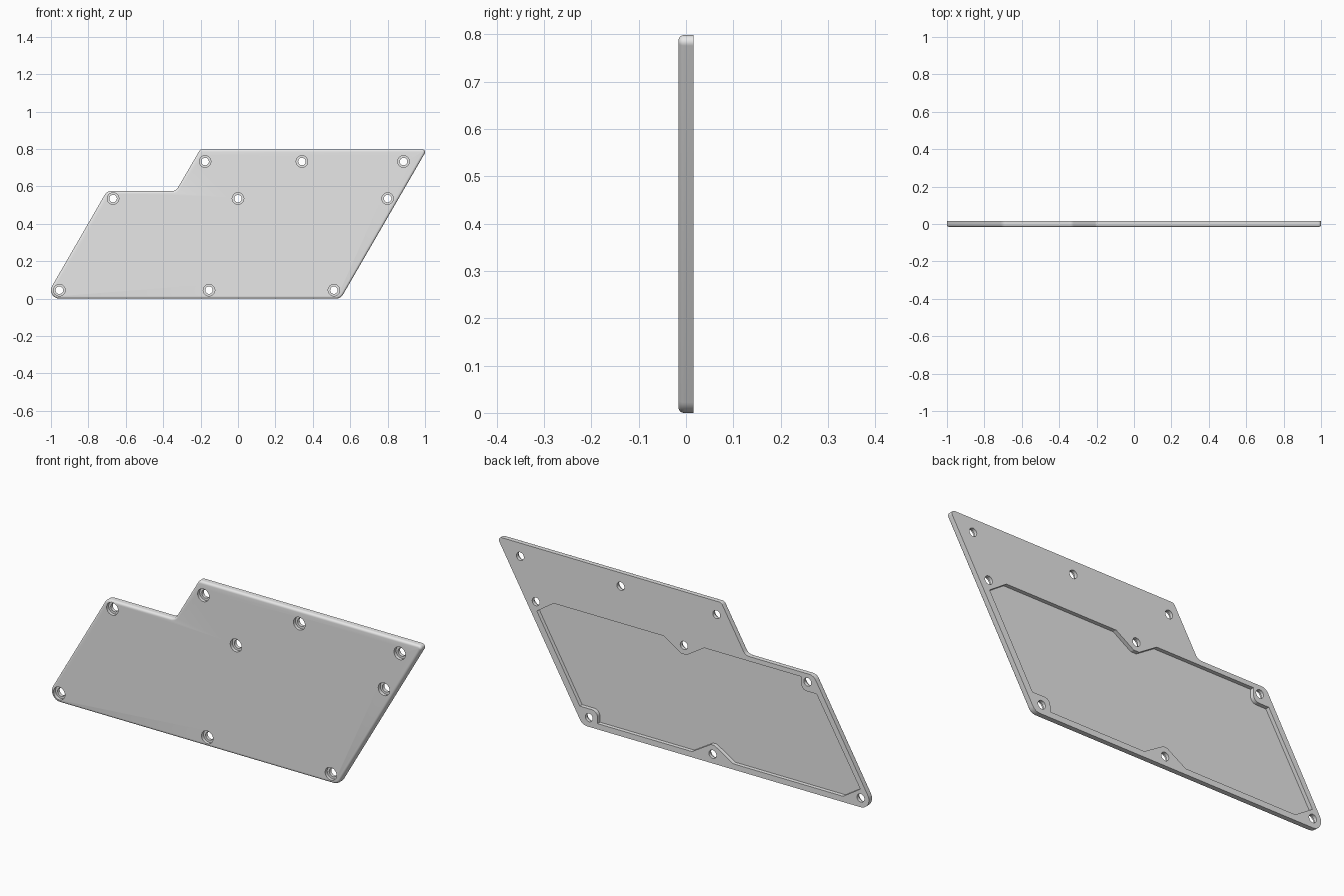
import bpy, bmesh, math
from mathutils import Vector, Matrix

if "Cube" in bpy.data.objects:
    bpy.data.objects.remove(bpy.data.objects["Cube"])

HALF = 0.016      # half the plate thickness
FLOOR = -0.003    # depth reached by the rear pocket
SEAT = 0.0        # depth reached by the screw head recesses


def rounded(corners, steps=8):
    """Outline from (x, z, radius) corners, each replaced by an arc."""
    out = []
    for i, (x, z, r) in enumerate(corners):
        p = Vector((x, z))
        a = (Vector(corners[i - 1][:2]) - p).normalized()
        b = (Vector(corners[(i + 1) % len(corners)][:2]) - p).normalized()
        if r == 0:
            out.append(p)
            continue
        half = a.angle(b) / 2
        centre = p + (a + b).normalized() * (r / math.sin(half))
        start = p + a * (r / math.tan(half)) - centre
        end = p + b * (r / math.tan(half)) - centre
        sweep = start.angle_signed(end)
        for k in range(steps + 1):
            # angle_signed is clockwise positive
            out.append(centre + Matrix.Rotation(-sweep * k / steps, 2) @ start)
    return out


def prism(name, outline, y0, y1, fillet=0.0):
    """Extrude an outline from y0 to y1, rounding the rim at y0."""
    bm = bmesh.new()
    front = bm.faces.new([bm.verts.new((p.x, y0, p.y)) for p in outline])
    rim = list(front.edges)
    ext = bmesh.ops.extrude_face_region(bm, geom=[front], use_keep_orig=True)
    for v in ext["geom"]:
        if isinstance(v, bmesh.types.BMVert):
            v.co.y = y1
    bmesh.ops.recalc_face_normals(bm, faces=bm.faces)
    if fillet:
        bmesh.ops.bevel(bm, geom=rim, offset=fillet, segments=5, profile=0.5,
                        affect='EDGES', clamp_overlap=False)
    mesh = bpy.data.meshes.new(name)
    bm.to_mesh(mesh)
    bm.free()
    obj = bpy.data.objects.new(name, mesh)
    bpy.context.collection.objects.link(obj)
    return obj


def circle(x, z, r, n=32):
    return [Vector((x + r * math.cos(math.tau * k / n),
                    z + r * math.sin(math.tau * k / n))) for k in range(n)]


def cut(target, cutter):
    cutter.hide_render = True
    mod = target.modifiers.new("cut", 'BOOLEAN')
    mod.operation = 'DIFFERENCE'
    mod.solver = 'EXACT'
    mod.object = cutter
    bpy.context.view_layer.objects.active = target
    bpy.ops.object.modifier_apply(modifier=mod.name)
    bpy.data.objects.remove(cutter)


# Stepped, slanted plate with a rounded front rim
plate = prism("bottom_plate", rounded([
    (-1.033, 0, 0.045), (0.549, 0, 0.045), (1.011, 0.798, 0.015),
    (-0.202, 0.798, 0.02), (-0.332, 0.575, 0.035), (-0.701, 0.575, 0.04),
]), -HALF, HALF, fillet=0.012)

# Shallow rear pocket that steps around the screw holes
cut(plate, prism("pocket_cutter", rounded([
    (-0.86, 0.028, 0), (-0.267, 0.028, 0), (-0.165, 0.09, 0.02),
    (-0.145, 0.09, 0.02), (-0.043, 0.028, 0), (0.467, 0.028, 0),
    (0.467, 0.088, 0.03), (0.563, 0.088, 0), (0.795, 0.49, 0),
    (0.704, 0.552, 0), (0.11, 0.552, 0), (0.015, 0.492, 0),
    (-0.015, 0.492, 0), (-0.11, 0.552, 0), (-0.634, 0.552, 0),
    (-0.634, 0.489, 0.03), (-0.717, 0.489, 0), (-0.953, 0.088, 0),
]), FLOOR, HALF + 0.02))

# Screw holes with wider head recesses on the front
HOLES = [(-0.176, 0.733), (0.342, 0.733), (0.885, 0.733),
         (-0.668, 0.535), (0, 0.535), (0.8, 0.535),
         (-0.955, 0.045), (-0.155, 0.045), (0.513, 0.045)]
for x, z in HOLES:
    cut(plate, prism("recess_cutter", circle(x, z, 0.031), -HALF - 0.02, SEAT))
    cut(plate, prism("hole_cutter", circle(x, z, 0.02), -HALF - 0.02, HALF + 0.02))

# Plain grey finish
grey = bpy.data.materials.new("light_grey")
grey.use_nodes = True
colour = (0.8, 0.8, 0.8, 1)
grey.diffuse_color = colour
grey.node_tree.nodes["Principled BSDF"].inputs["Base Color"].default_value = colour
plate.data.materials.clear()
plate.data.materials.append(grey)

bpy.ops.object.select_all(action='DESELECT')
plate.select_set(True)
bpy.context.view_layer.objects.active = plate
bpy.ops.object.shade_smooth_by_angle(angle=math.radians(30))
